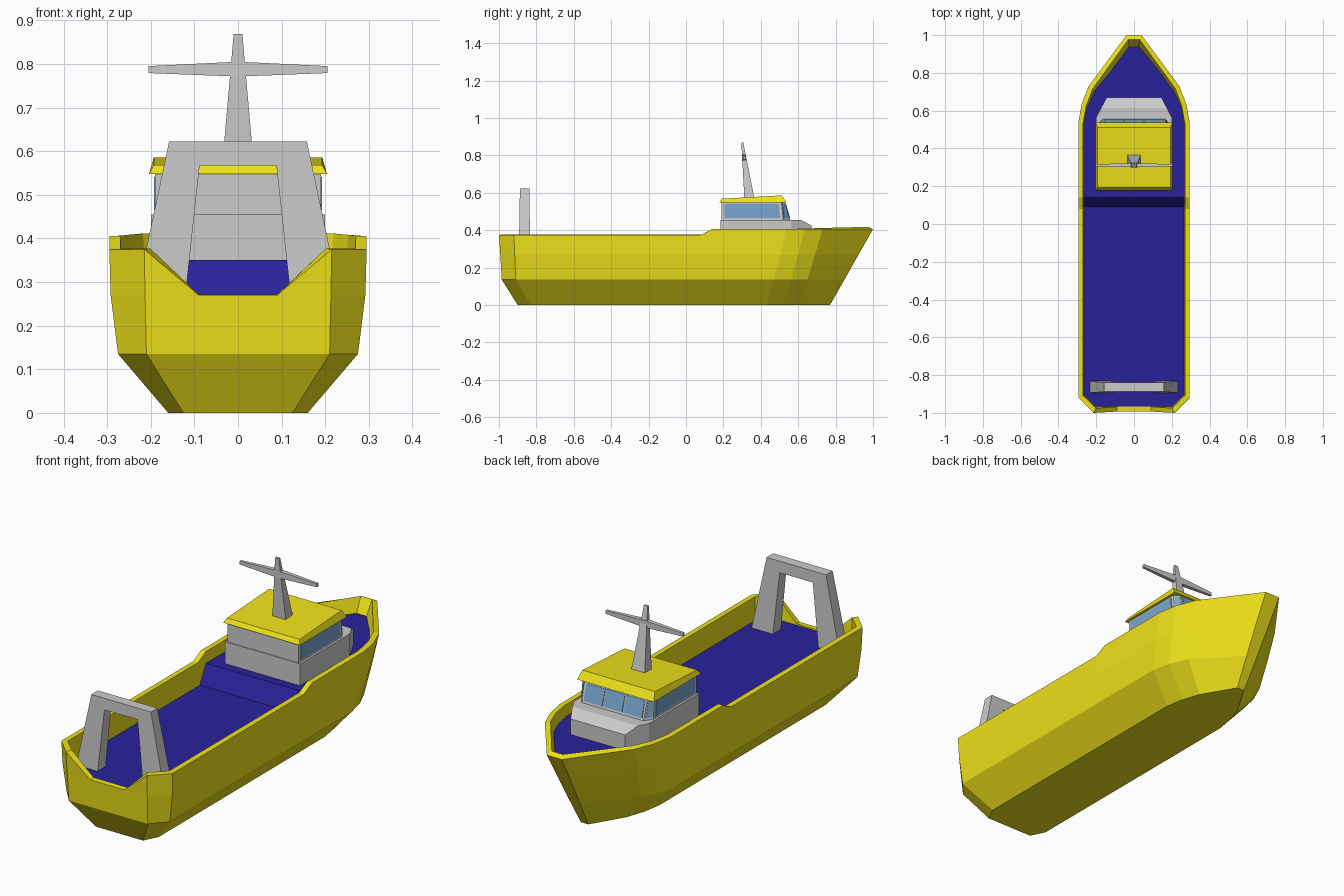
import bpy, bmesh
from mathutils import Vector

if "Cube" in bpy.data.objects:
    bpy.data.objects.remove(bpy.data.objects["Cube"])


def material(name, rgb):
    m = bpy.data.materials.new(name)
    m.diffuse_color = (*rgb, 1)
    m.use_nodes = True
    m.node_tree.nodes["Principled BSDF"].inputs["Base Color"].default_value = m.diffuse_color
    return m


YELLOW = material("yellow", (0.86, 0.76, 0.01))
BLUE = material("deck_blue", (0.022, 0.015, 0.33))
GLASS = material("glass", (0.19, 0.38, 0.62))


def build(name, verts, faces, mat=None):
    mesh = bpy.data.meshes.new(name)
    mesh.from_pydata([tuple(v) for v in verts], [], faces)
    bm = bmesh.new()
    bm.from_mesh(mesh)
    bmesh.ops.recalc_face_normals(bm, faces=bm.faces)
    bm.to_mesh(mesh)
    bm.free()
    ob = bpy.data.objects.new(name, mesh)
    bpy.context.collection.objects.link(ob)
    if mat:
        mesh.materials.append(mat)
    return ob


def loft(name, bottom, top, mat=None):
    """Closed solid between two matching rings of 3D points."""
    n = len(bottom)
    faces = [tuple(range(n)), tuple(range(n, 2 * n))]
    faces += [(i, (i + 1) % n, n + (i + 1) % n, n + i) for i in range(n)]
    return build(name, list(bottom) + list(top), faces, mat)


def ring(half, z):
    """Mirror a right-hand outline of (x, y) into a full ring at height z."""
    return [(x, y, z) for x, y in half] + [(-x, y, z) for x, y in half[::-1]]


def rect(hx, y0, y1, z):
    return ring([(hx, y0), (hx, y1)], z)


# Hull: stations from stern to bow at four levels
levels = [
    (0.0, [.125, .16, .16, .16, .16, .145, .115, .02],
          [-.9, -.83, .08, .14, .43, .52, .61, .77]),
    (.135, [.21, .275, .275, .275, .275, .255, .215, .028],
           [-.985, -.91, .08, .14, .47, .56, .65, .847]),
    (.27, [.213, .292, .292, .292, .292, .272, .23, .035],
          [-.993, -.916, .08, .14, .505, .6, .69, .923]),
    (.405, [.215, .295, .295, .295, .295, .277, .24, .04],
           [-1, -.92, .08, .14, .535, .635, .73, 1]),
]
verts = []
for z, xs, ys in levels:
    verts += ring(list(zip(xs, ys)), z)
N = 16
for i in (0, 1, 2, 13, 14, 15):       # lower bulwark aft
    x, y, z = verts[3 * N + i]
    verts[3 * N + i] = (x, y, .375)
faces = [tuple(range(N))]
for k in range(3):
    for i in range(N - 1):
        a = k * N + i
        faces.append((a, a + 1, a + 1 + N, a + N))
# Transom with a V-shaped notch
nr = len(verts)
verts += [(.09, -.993, .27), (-.09, -.993, .27)]
faces += [(0, N, 2 * N - 1, N - 1),
          (N, 2 * N, nr, nr + 1, 3 * N - 1, 2 * N - 1),
          (2 * N, 3 * N, nr), (3 * N - 1, 4 * N - 1, nr + 1)]
hull = build("hull", verts, faces, YELLOW)
wall = hull.modifiers.new("bulwark_thickness", 'SOLIDIFY')
wall.thickness = .026
wall.offset = -1
wall.use_even_offset = True

# Deck with ramp up to the foredeck
stations = [(.205, -.982, .265), (.28, -.91, .265), (.28, .09, .265), (.28, .14, .35),
            (.28, .525, .35), (.262, .62, .35), (.224, .715, .35), (.034, .955, .35)]
verts = [(s * x, y, z) for x, y, z in stations for s in (1, -1)]
build("deck", verts, [(i, i + 1, i + 3, i + 2) for i in range(0, 14, 2)], BLUE)

# Deckhouse base, its nose cut by a sloping plane
base_plan = [(.2, .185), (.2, .565), (.145, .67)]
base = loft("deckhouse_base", ring(base_plan, .345), ring(base_plan, .455))
bm = bmesh.new()
bm.from_mesh(base.data)
bmesh.ops.bisect_plane(bm, geom=bm.verts[:] + bm.edges[:] + bm.faces[:],
                       plane_co=(0, .615, .455), plane_no=(0, .03, .055), clear_outer=True)
bmesh.ops.holes_fill(bm, edges=[e for e in bm.edges if e.is_boundary])
bmesh.ops.recalc_face_normals(bm, faces=bm.faces)
bm.to_mesh(base.data)
bm.free()

# Wheelhouse with raked front
low = ring([(.19, .19), (.19, .52), (.165, .557)], .455)
high = ring([(.19, .19), (.19, .51), (.165, .528)], .552)
loft("wheelhouse", low, high)


def window(name, i, u0, u1):
    """Thin pane on wheelhouse wall i, spanning u0..u1 of its width."""
    a, b, c, d = (Vector(p) for p in (low[i], low[i + 1], high[i + 1], high[i]))
    out = (b - a).cross(d - a).normalized() * .003
    pts = [a.lerp(b, u).lerp(d.lerp(c, u), v) for u, v in ((u0, .1), (u1, .1), (u1, .88), (u0, .88))]
    loft(name, [p - out for p in pts], [p + out for p in pts], GLASS)


for i, side in ((0, "right"), (4, "left")):
    window(side + "_window", i, .05, .95)
for i, side in ((1, "right"), (3, "left")):
    window(side + "_corner_window", i, .12, .88)
for k in range(3):
    window("front_window_%d" % (k + 1), 2, .03 + k * .32, .33 + k * .32)

# Roof, bevelled edges and gently sloping top
top = [(.193, .192, .568), (.193, .512, .586), (-.193, .512, .586), (-.193, .192, .568)]
loft("roof", rect(.204, .178, .537, .548), top, YELLOW)

# Mast and tapered crossbar
loft("mast", rect(.036, .312, .366, .57), rect(.01, .296, .306, .868))
sections = [(-.205, .779, .795, .006), (0, .771, .805, .011), (.205, .779, .795, .006)]
verts = [(x, .311 + dy, z) for x, z0, z1, t in sections
         for dy, z in ((-t, z0), (t, z0), (t, z1), (-t, z1))]
faces = [(0, 1, 2, 3), (8, 9, 10, 11)]
faces += [(4 * k + i, 4 * k + (i + 1) % 4, 4 * k + 4 + (i + 1) % 4, 4 * k + 4 + i)
          for k in range(2) for i in range(4)]
build("crossbar", verts, faces)

# Stern gantry: arch profile, slightly thinner at the top
arch = [(.236, .255), (.158, .622), (-.158, .622), (-.236, .255),
        (-.122, .255), (-.088, .567), (.088, .567), (.122, .255)]


def arch_ring(s):
    return [(x, -.863 + s * (.031 - .006 * (z - .255) / .367), z) for x, z in arch]


loft("stern_gantry", arch_ring(-1), arch_ring(1))
